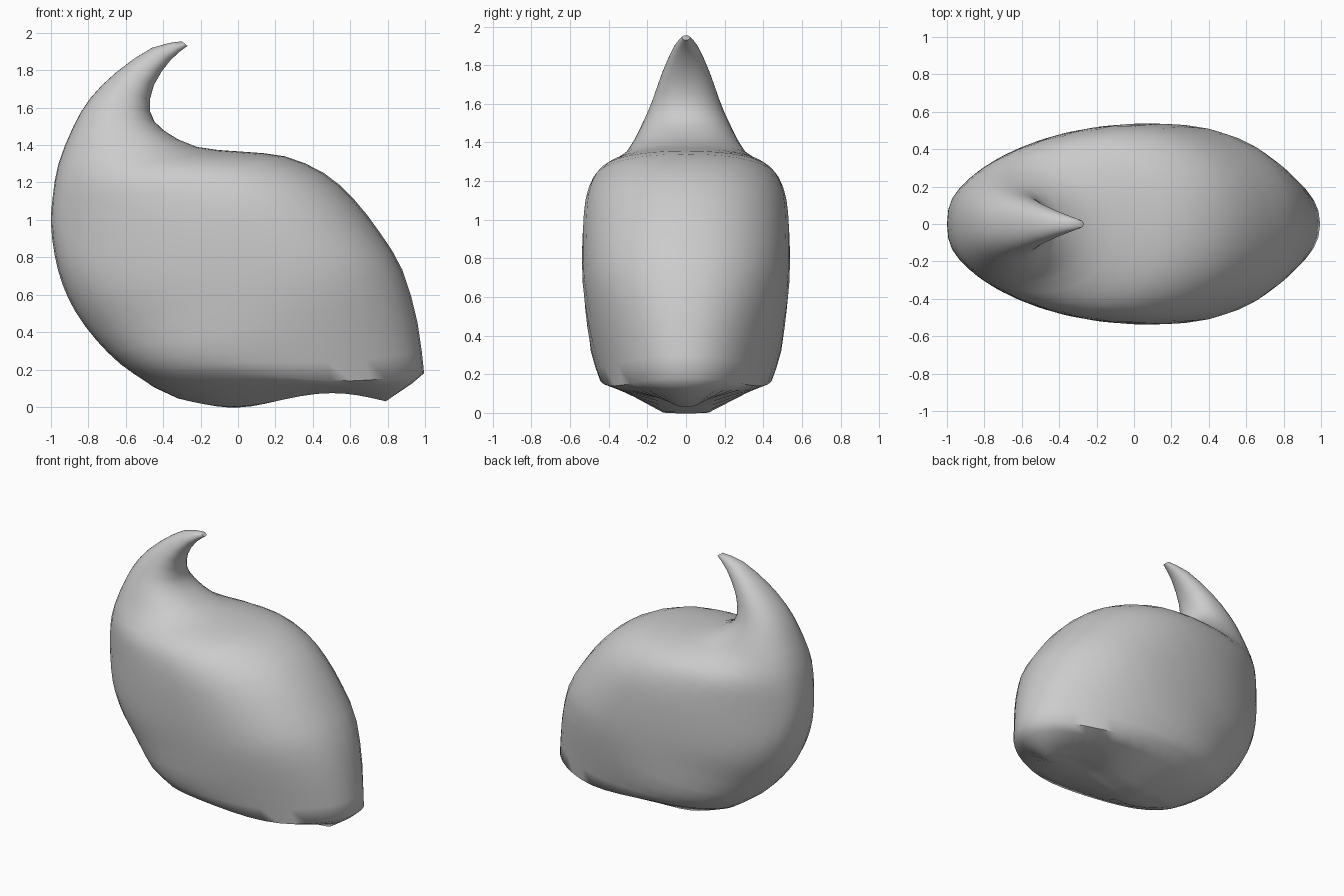
import bpy, bmesh, math

if "Cube" in bpy.data.objects:
    bpy.data.objects.remove(bpy.data.objects["Cube"])

# Cross-sections from curled tip to belly:
# back edge x, z, front edge x, z, half width
SECTIONS = [
    (-.30, 1.955, -.27, 1.93, .02),
    (-.46, 1.92, -.36, 1.855, .065),
    (-.65, 1.79, -.45, 1.72, .125),
    (-.79, 1.65, -.47, 1.58, .175),
    (-.88, 1.50, -.40, 1.48, .23),
    (-.96, 1.30, -.22, 1.39, .31),
    (-.99, 1.13, .02, 1.365, .42),
    (-1.0, .98, .25, 1.34, .485),
    (-.98, .81, .46, 1.25, .53),
    (-.94, .66, .62, 1.11, .545),
    (-.87, .51, .76, .93, .545),
    (-.76, .36, .88, .73, .53),
    (-.63, .23, .96, .45, .495),
    (-.50, .14, .995, .18, .44),
]
SIDES = 40


def spline(p, t):
    """Catmull-Rom blend of four sections."""
    return [.5 * (2*b + (c-a)*t + (2*a-5*b+4*c-d)*t*t + (3*b-a-3*c+d)*t**3)
            for a, b, c, d in zip(*p)]


def spow(v, e):
    return math.copysign(abs(v) ** e, v)


def plan_limit(x):
    """Half width of the egg-shaped plan outline at x."""
    r, e = ((.15 - x) / 1.17, 1.85) if x < .15 else ((x - .15) / .87, 2.3)
    return .57 * max(1 - r**e, .002) ** (1 / e)


def add_ring(bm, s, bend=0.0):
    x0, z0, x1, z1, w = s
    # Upper sections are fuller in front, the lowest ones pinch to a beak
    low = min(1, max(0, (.6 - (z0+z1)/2) / .45))
    skew = (.13 - .35 * low) * min(1, max(0, (w - .3) / .2))
    ring = []
    for i in range(SIDES):
        a = 2 * math.pi * i / SIDES
        t = spow(math.cos(a), .92)
        x = (x0+x1)/2 + t*(x1-x0)/2
        y = w * spow(math.sin(a), .92) * (1 + skew * t)
        lim = plan_limit(x)
        y /= (1 + (abs(y) / lim) ** 18) ** (1 / 18)
        ring.append(bm.verts.new((
            x, y, (z0+z1)/2 + t*(z1-z0)/2 + bend*math.sin(math.pi*t))))
    return ring


bm = bmesh.new()
rings = []

# Body and curled tail
n = len(SECTIONS)
for i in range(n - 1):
    pts = [SECTIONS[min(max(i+k, 0), n-1)] for k in (-1, 0, 1, 2)]
    rings += [add_ring(bm, spline(pts, t), -.02 if i == n-2 and t else 0)
              for t in (0, .5)]
rings.append(add_ring(bm, SECTIONS[-1], -.03))

# Keeled underside with its wavy lower edge
rings.append(add_ring(bm, (-.45, .105, .93, .125, .34), -.005))
rings.append(add_ring(bm, (-.32, .045, .79, .03, .13), .04))
rings.append(add_ring(bm, (-.25, .03, .72, .05, .04), .038))

for a, b in zip(rings, rings[1:]):
    for i in range(SIDES):
        j = (i + 1) % SIDES
        bm.faces.new((a[i], a[j], b[j], b[i]))
bm.faces.new(rings[0])
# Close the narrow keel strip with matching left and right points
last = rings[-1]
half = SIDES // 2
bm.faces.new((last[0], last[1], last[-1]))
for i in range(1, half - 1):
    bm.faces.new((last[i], last[i+1], last[SIDES-i-1], last[SIDES-i]))
bm.faces.new((last[half-1], last[half], last[half+1]))
bmesh.ops.recalc_face_normals(bm, faces=bm.faces)

mesh = bpy.data.meshes.new("curled_body")
bm.to_mesh(mesh)
bm.free()
body = bpy.data.objects.new("curled_body", mesh)
bpy.context.collection.objects.link(body)
bpy.context.view_layer.objects.active = body
body.select_set(True)
bpy.ops.object.shade_smooth_by_angle(angle=math.radians(60))
